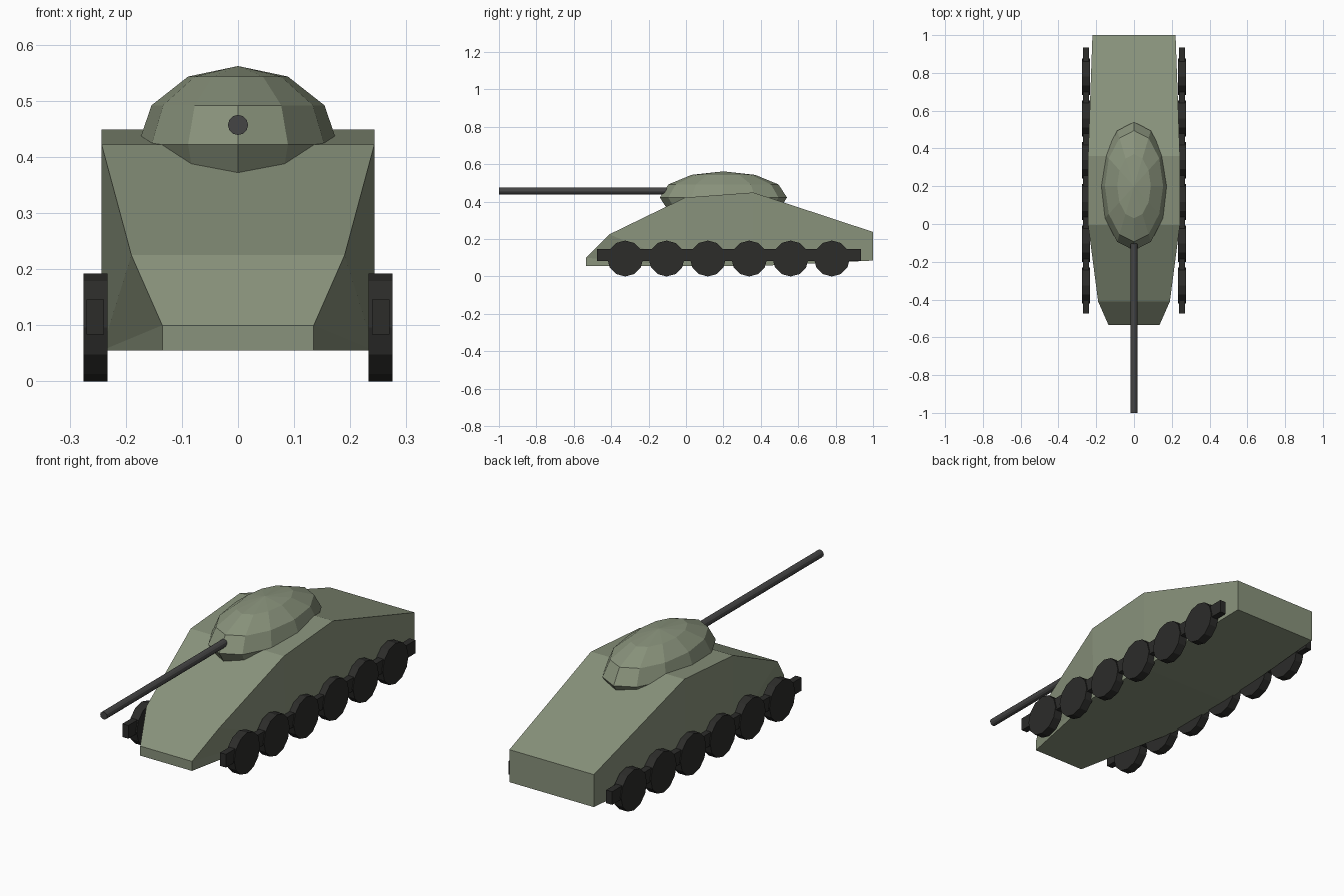
import bpy, bmesh
from math import pi

if "Cube" in bpy.data.objects:
    bpy.data.objects.remove(bpy.data.objects["Cube"])


def material(name, rgb):
    m = bpy.data.materials.new(name)
    m.diffuse_color = (*rgb, 1)
    m.use_nodes = True
    m.node_tree.nodes["Principled BSDF"].inputs["Base Color"].default_value = m.diffuse_color
    return m


green = material("armour_green", (0.25, 0.29, 0.20))
steel = material("gun_grey", (0.06, 0.06, 0.06))
rubber = material("running_gear_dark", (0.025, 0.025, 0.023))


def finish(name, mat):
    ob = bpy.context.object
    ob.name = name
    ob.data.materials.append(mat)
    return ob


# Hull: right-hand half outline (x, y, z), mirrored to the left
top = [(0.135, -0.535, 0.10), (0.19, -0.41, 0.225), (0.243, -0.005, 0.422),
       (0.243, 0.36, 0.449), (0.22, 1.0, 0.238)]
bottom = [(0.135, -0.535, 0.055), (0.243, 0.0, 0.055),
          (0.243, 0.36, 0.055), (0.22, 1.0, 0.085)]
bm = bmesh.new()


def side(points, s):
    return [bm.verts.new((s * x, y, z)) for x, y, z in points]


tr, tl = side(top, 1), side(top, -1)
br, bl = side(bottom, 1), side(bottom, -1)
for t, b in ((tr, br), (tl, bl)):
    # the narrowing bow fans out from one lower corner
    for f in ((b[0], t[0], b[1]), (t[0], t[1], b[1]), (t[1], t[2], b[1]),
              (t[2], t[3], b[2], b[1]), (t[3], t[4], b[3], b[2])):
        bm.faces.new(f)
for r, l in ((tr, tl), (br, bl)):
    for i in range(len(r) - 1):
        bm.faces.new((r[i], r[i + 1], l[i + 1], l[i]))
bm.faces.new((tr[0], tl[0], bl[0], br[0]))
bm.faces.new((tr[-1], tl[-1], bl[-1], br[-1]))
bmesh.ops.recalc_face_normals(bm, faces=bm.faces)
mesh = bpy.data.meshes.new("hull")
bm.to_mesh(mesh)
bm.free()
mesh.materials.append(green)
bpy.context.collection.objects.link(bpy.data.objects.new("hull", mesh))

# Turret: low-poly flattened dome
bpy.ops.mesh.primitive_uv_sphere_add(segments=12, ring_count=6, radius=1,
                                     location=(0, 0.2, 0.422))
finish("turret", green).scale = (0.178, 0.34, 0.14)

# Gun barrel
bpy.ops.mesh.primitive_cylinder_add(vertices=12, radius=0.018, depth=1.0,
                                    location=(0, -0.5, 0.457),
                                    rotation=(pi / 2, 0, 0))
finish("gun_barrel", steel)

# Running gear: a track bar and six road wheels on each side
for s, label in ((1, "right"), (-1, "left")):
    bpy.ops.mesh.primitive_cube_add(size=1, location=(s * 0.2545, 0.23, 0.115))
    finish(f"track_bar_{label}", rubber).scale = (0.031, 1.41, 0.062)
    for i in range(6):
        bpy.ops.mesh.primitive_cylinder_add(
            vertices=12, radius=0.096, depth=0.042,
            location=(s * 0.254, -0.325 + i * 0.221, 0.096),
            rotation=(0, pi / 2, 0))
        finish(f"road_wheel_{label}_{i + 1}", rubber)
